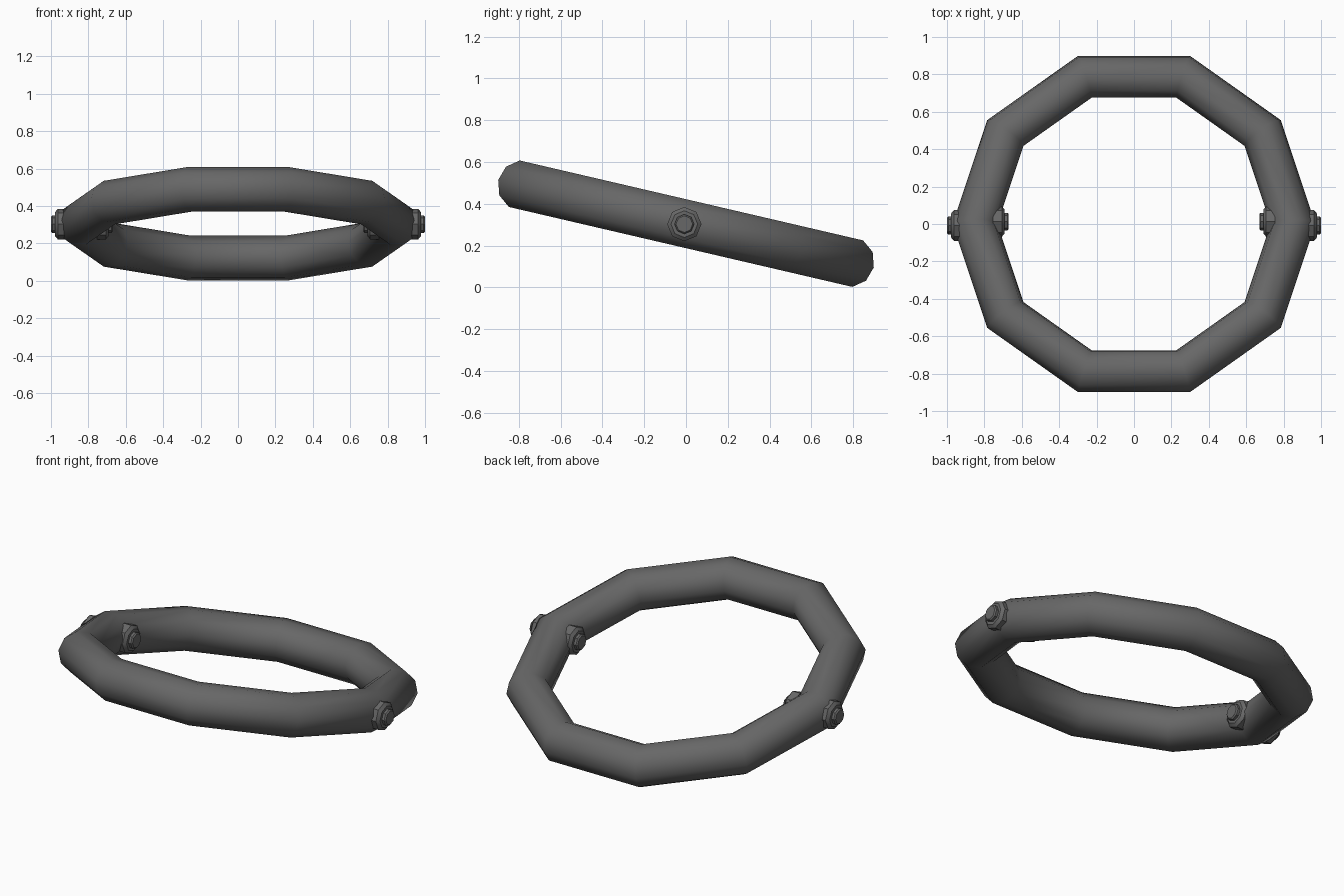
import bpy, bmesh, math
from mathutils import Matrix, Vector

if "Cube" in bpy.data.objects:
    bpy.data.objects.remove(bpy.data.objects["Cube"])

grey = bpy.data.materials.new("dark_grey_metal")
grey.diffuse_color = (0.135, 0.135, 0.135, 1)
grey.use_nodes = True
grey.node_tree.nodes["Principled BSDF"].inputs["Base Color"].default_value = grey.diffuse_color


def revolve(name, profile, axis_matrix, steps, closed):
    """Spin an (r, h) profile round local z; cap open ends."""
    bm = bmesh.new()
    rings = []
    for i in range(steps):
        a = 2 * math.pi * i / steps
        rings.append([bm.verts.new(axis_matrix @ Vector((r * math.cos(a), r * math.sin(a), h)))
                      for r, h in profile])
    n = len(profile)
    for i in range(steps):
        p, q = rings[i], rings[(i + 1) % steps]
        for j in range(n if closed else n - 1):
            k = (j + 1) % n
            bm.faces.new((p[j], q[j], q[k], p[k]))
    if not closed:
        bm.faces.new([r[0] for r in rings])
        bm.faces.new([r[-1] for r in rings])
    bmesh.ops.recalc_face_normals(bm, faces=bm.faces)
    me = bpy.data.meshes.new(name)
    bm.to_mesh(me)
    bm.free()
    me.materials.append(grey)
    ob = bpy.data.objects.new(name, me)
    bpy.context.collection.objects.link(ob)
    bpy.context.view_layer.objects.active = ob
    ob.select_set(True)
    return ob


# Tilted ten-sided ring, front edge raised
CZ = 0.305
tube = [(0.85 + 0.12 * math.cos(t), 0.12 * math.sin(t))
        for t in (2 * math.pi * i / 10 for i in range(10))]
tilt = Matrix.Translation((0, 0, CZ)) @ Matrix.Rotation(math.radians(-13.1), 4, 'X')
ring = revolve("ring", tube, tilt, 10, True)
bpy.ops.object.shade_smooth()
ring.select_set(False)

# Chamfered nuts with bolt ends, inside and outside the ring on both sides
nut = [(0.082, 0.08), (0.082, 0.128), (0.064, 0.143), (0.047, 0.143),
       (0.047, 0.158), (0.040, 0.165)]
for side, sx in (("right", 1), ("left", -1)):
    for place, out in (("outer", 1), ("inner", -1)):
        d = sx * out
        m = (Matrix.Translation((sx * 0.835, -0.008 if out > 0 else 0.013, CZ - 0.002))
             @ Matrix.Rotation(d * math.pi / 2, 4, 'Y'))
        ob = revolve(f"{side}_{place}_bolt", nut, m, 8, False)
        bpy.ops.object.shade_smooth_by_angle(angle=math.radians(30))
        ob.select_set(False)
